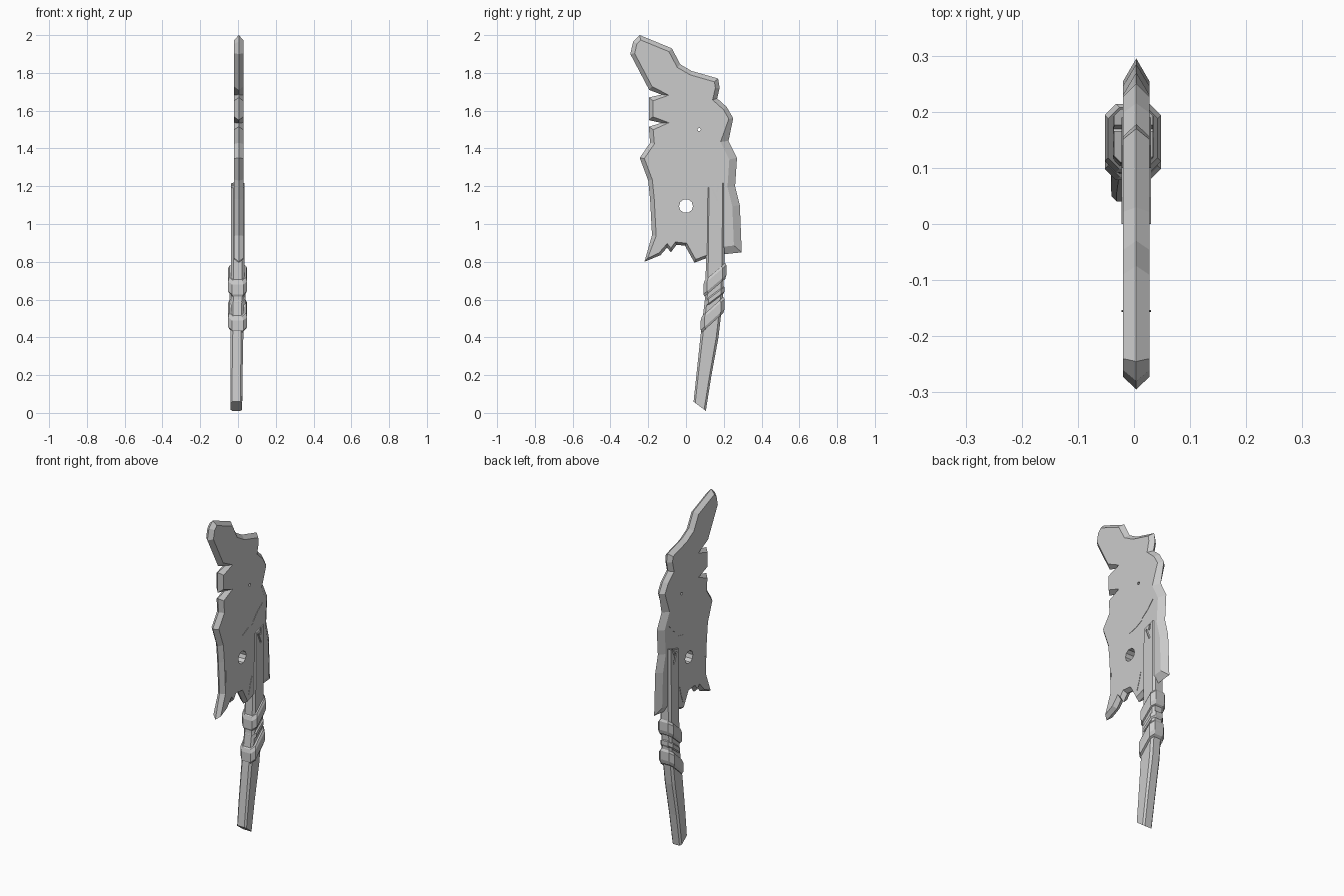
import bpy, bmesh, math
from mathutils import Vector

if "Cube" in bpy.data.objects:
    bpy.data.objects.remove(bpy.data.objects["Cube"], do_unlink=True)

grey = bpy.data.materials.new("worn_grey")
grey.use_nodes = True
grey.diffuse_color = (0.6, 0.6, 0.6, 1)
grey.node_tree.nodes["Principled BSDF"].inputs["Base Color"].default_value = (0.6, 0.6, 0.6, 1)


def finish(name, bm):
    """Turn a closed bmesh into an object with outward normals."""
    bmesh.ops.recalc_face_normals(bm, faces=bm.faces)
    if bm.calc_volume(signed=True) < 0:
        bmesh.ops.reverse_faces(bm, faces=bm.faces)
    mesh = bpy.data.meshes.new(name)
    bm.to_mesh(mesh)
    bm.free()
    obj = bpy.data.objects.new(name, mesh)
    bpy.context.collection.objects.link(obj)
    mesh.materials.append(grey)
    return obj


def bridge(bm, rings):
    """Join equal-length rings of points with quads; return the vertex loops."""
    loops = [[bm.verts.new(p) for p in ring] for ring in rings]
    count = len(loops[0])
    for low, high in zip(loops, loops[1:]):
        for i in range(count):
            j = (i + 1) % count
            bm.faces.new((low[i], low[j], high[j], high[i]))
    return loops


def loft(name, rings):
    bm = bmesh.new()
    loops = bridge(bm, rings)
    bm.faces.new(loops[0])
    bm.faces.new(loops[-1])
    return finish(name, bm)


def chamfered_ring(z, y0, y1, x0, x1, cut, slope=0):
    """Rectangle with cut corners, sheared so that z rises along y."""
    mid = (y0 + y1) / 2
    flat = [(x0 + cut, y0), (x1 - cut, y0), (x1, y0 + cut), (x1, y1 - cut),
            (x1 - cut, y1), (x0 + cut, y1), (x0, y1 - cut), (x0, y0 + cut)]
    return [(x, y, z + slope * (y - mid)) for x, y in flat]


# Blade outline in (y, z), clockwise from the tip
tip_and_back = [(-.245, 2), (-.075, 1.93), (-.03, 1.845), (.03, 1.81), (.17, 1.77),
                (.178, 1.72), (.165, 1.665), (.215, 1.62), (.25, 1.56), (.225, 1.44),
                (.27, 1.35), (.26, 1.2), (.285, 1.1), (.295, .85)]
jagged_base = [(.2, .84), (.11, .82), (.045, .795), (-.005, .885), (-.05, .89),
               (-.08, .85), (-.1, .875), (-.135, .835), (-.22, .8)]
notched_front = [(-.18, .94), (-.19, 1.13), (-.2, 1.23), (-.245, 1.35), (-.19, 1.43),
                 (-.197, 1.515), (-.13, 1.535), (-.197, 1.55), (-.197, 1.67),
                 (-.13, 1.685), (-.195, 1.71), (-.295, 1.9), (-.28, 1.965)]
outline = [Vector(p) for p in tip_and_back + jagged_base + notched_front]


def inset_width(p):
    if p.x > 0.2 and p.y < 1.5:
        return 0.04
    return 0.014 if p.y < 0.9 else 0.022


def inset(points):
    result = []
    for i, p in enumerate(points):
        before = (p - points[i - 1]).normalized()
        after = (points[(i + 1) % len(points)] - p).normalized()
        n1, n2 = Vector((before.y, -before.x)), Vector((after.y, -after.x))
        n = (n1 + n2).normalized()
        miter = min(1 / max(n.dot(n1), 0.01), 1.8)
        result.append(p + n * inset_width(p) * miter)
    return result


def circle(y, z, radius, sides):
    angles = [math.tau * i / sides for i in range(sides)]
    return [Vector((y + radius * math.cos(a), z + radius * math.sin(a))) for a in angles]


# Blade: flat sides, a ridge around the rim and two holes straight through
left_x, ridge_x, right_x = -0.02, 0.004, 0.028


def layer(x, points):
    return [(x, p.x, p.y) for p in points]


inner = inset(outline)
bm = bmesh.new()
borders = [bridge(bm, [layer(left_x, inner), layer(ridge_x, outline), layer(right_x, inner)])]
for ring in (circle(0, 1.095, 0.037, 10), circle(.07, 1.5, 0.009, 6)):
    borders.append(bridge(bm, [layer(left_x, ring), layer(right_x, ring)]))
for end in (0, -1):
    edges = []
    for loops in borders:
        loop = loops[end]
        edges += [bm.edges.get((loop[i - 1], loop[i])) for i in range(len(loop))]
    bmesh.ops.triangle_fill(bm, edges=edges, use_beauty=True, normal=(1, 0, 0))
finish("blade", bm)


# Shallow raised scars on both sides of the blade
def scar(name, start, end, width):
    a, b = Vector(start), Vector(end)
    run = (b - a).normalized()
    across = Vector((-run.y, run.x)) * width / 2
    mid = (a + b) / 2
    points = [a, mid + across, b, mid - across]
    loft(name, [layer(left_x - .002, points), layer(right_x + .002, points)])


scar("front_scar", (-.155, .99), (-.155, 1.09), 0.004)
scar("middle_scar", (0, 1.225), (.1, 1.26), 0.012)
scar("back_scar", (.1, 1.27), (.19, 1.35), 0.012)
scar("base_scar", (.06, .85), (.09, .95), 0.005)


# Curved handle, slanted at both ends
handle = loft("handle", [
    chamfered_ring(.035, .04, .105, -.04, .022, .009, -.75),
    chamfered_ring(.2, .055, .135, -.041, .024, .01),
    chamfered_ring(.4, .076, .172, -.04, .028, .012),
    chamfered_ring(.6, .1, .195, -.037, .032, .012),
    chamfered_ring(.8, .106, .203, -.037, .034, .012),
    chamfered_ring(1, .108, .204, -.037, .035, .012),
    chamfered_ring(1.205, .11, .205, -.036, .034, .012, .3)])


def groove(target, x, start, end, width, depth):
    """Cut a straight crack between two (y, z) points."""
    a, b = Vector(start), Vector(end)
    mid, run = (a + b) / 2, b - a
    bpy.ops.mesh.primitive_cube_add(size=1, location=(x, mid.x, mid.y),
                                    rotation=(math.atan2(run.y, run.x), 0, 0))
    cutter = bpy.context.object
    cutter.scale = (depth * 2, run.length, width)
    cutter.hide_render = True
    cutter.data.materials.append(grey)
    mod = target.modifiers.new("crack", "BOOLEAN")
    mod.operation = "DIFFERENCE"
    mod.solver = "EXACT"
    mod.object = cutter
    bpy.context.view_layer.objects.active = target
    bpy.ops.object.modifier_apply(modifier=mod.name)
    bpy.data.objects.remove(cutter, do_unlink=True)


# Cracks at the top of the handle
groove(handle, 0, (.164, 1.17), (.18, 1.26), 0.01, 0.1)
for side in (-.037, .035):
    groove(handle, side, (.14, 1.185), (.168, 1.12), 0.01, 0.006)


# Slanted wraps around the handle
def wrap(name, z, y0, y1, height, slope, half=0.052):
    rings = []
    for lift, grow in ((-.5, -.006), (-.3, 0), (.3, 0), (.5, -.006)):
        rings.append(chamfered_ring(z + lift * height, y0 - grow, y1 + grow,
                                    -half - grow, half + grow - .004, .02, slope))
    loft(name, rings)


wrap("upper_wrap", .705, .092, .214, .085, .85)
wrap("lower_wrap", .52, .078, .204, .085, .9)
wrap("middle_wrap", .615, .098, .204, .04, .75, .044)
